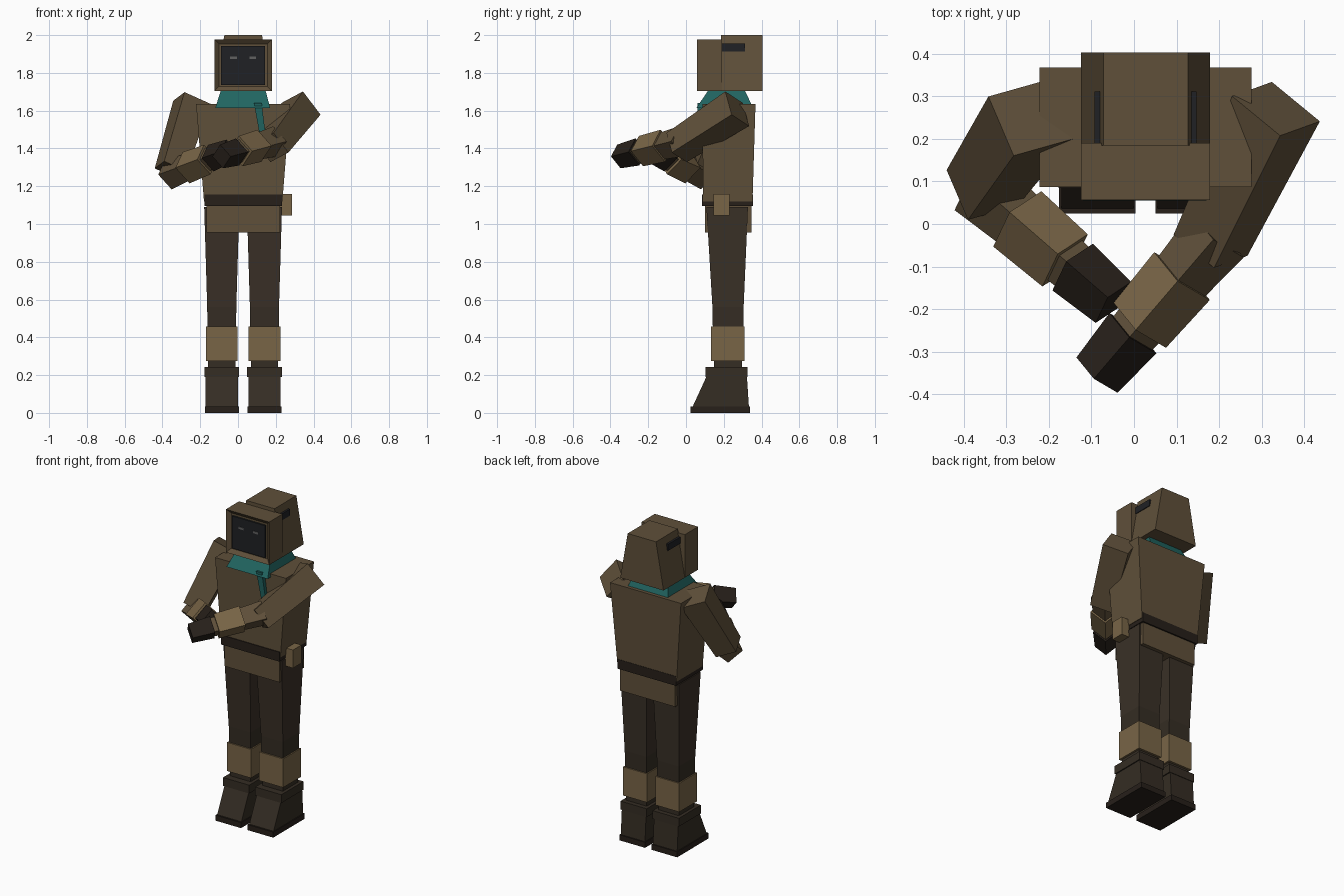
import bpy, bmesh
from mathutils import Vector, Matrix

if "Cube" in bpy.data.objects:
    bpy.data.objects.remove(bpy.data.objects["Cube"])

CX = 0.027  # centre line of the body


def material(name, r, g, b):
    m = bpy.data.materials.new(name)
    m.diffuse_color = (r, g, b, 1)
    m.use_nodes = True
    m.node_tree.nodes["Principled BSDF"].inputs["Base Color"].default_value = m.diffuse_color
    return m


COAT = material("coat_brown", 0.115, 0.080, 0.042)
PAD = material("pad_tan", 0.19, 0.13, 0.062)
CLOTH = material("trouser_brown", 0.042, 0.030, 0.020)
BOOT = material("boot_brown", 0.035, 0.026, 0.017)
DARK = material("dark_leather", 0.020, 0.014, 0.010)
TEAL = material("scarf_teal", 0.015, 0.13, 0.12)
FACE = material("visor_black", 0.014, 0.015, 0.018)
EYE = material("eye_grey", 0.12, 0.12, 0.12)


def loft(name, a, b, mat):
    """Six-sided solid between two four-corner loops."""
    bm = bmesh.new()
    va, vb = ([bm.verts.new(p) for p in q] for q in (a, b))
    bm.faces.new(va[::-1])
    bm.faces.new(vb)
    for i in range(4):
        j = (i + 1) % 4
        bm.faces.new((va[i], va[j], vb[j], vb[i]))
    bmesh.ops.recalc_face_normals(bm, faces=bm.faces[:])
    me = bpy.data.meshes.new(name)
    bm.to_mesh(me)
    bm.free()
    me.materials.append(mat)
    ob = bpy.data.objects.new(name, me)
    bpy.context.collection.objects.link(ob)
    return ob


def rect(x0, x1, y0, y1, z):
    return [(x0, y0, z), (x1, y0, z), (x1, y1, z), (x0, y1, z)]


def block(name, mat, x, y, z, top_x=None, top_y=None):
    """Upright box, optionally tapering to a different top."""
    return loft(name, rect(*x, *y, z[0]), rect(*(top_x or x), *(top_y or y), z[1]), mat)


def limb(name, mat, p, q, u, s0, s1):
    """Square-section bar from p to q; u gives the direction of one side."""
    p, q, u = Vector(p), Vector(q), Vector(u)
    d = (q - p).normalized()
    u = (u - d * u.dot(d)).normalized()
    w = d.cross(u)
    ring = lambda c, s: [c + (u * i + w * j) * s / 2
                         for i, j in ((-1, -1), (1, -1), (1, 1), (-1, 1))]
    return loft(name, ring(p, s0), ring(q, s1), mat)


# torso, skirt, belt, pouch
block("torso", COAT, (-0.18, 0.235), (0.09, 0.352), (1.12, 1.635), (-0.222, 0.276), (0.087, 0.368))
block("skirt", COAT, (-0.166, 0.222), (0.10, 0.346), (0.955, 1.13))
block("belt", DARK, (-0.178, 0.232), (0.085, 0.355), (1.095, 1.155))
block("pouch", PAD, (0.22, 0.285), (0.145, 0.23), (1.045, 1.16))

# scarf and hanging tail
block("scarf", TEAL, (-0.12, 0.17), (0.055, 0.355), (1.615, 1.71), (-0.09, 0.145), (0.12, 0.31))
loft("scarf_tail", rect(0.12, 0.15, 0.07, 0.10, 1.44), rect(0.085, 0.125, 0.06, 0.10, 1.64), TEAL)

# hood: tapered back and a framed front with a sunken opening
block("hood_back", COAT, (-0.125, 0.179), (0.185, 0.404), (1.705, 2.0), (-0.072, 0.127))
front = block("hood_front", COAT, (-0.125, 0.179), (0.057, 0.19), (1.705, 1.978))
bm = bmesh.new()
bm.from_mesh(front.data)
bm.faces.ensure_lookup_table()
face = min(bm.faces, key=lambda f: f.calc_center_median().y)
bmesh.ops.inset_region(bm, faces=[face], thickness=0.034)
for v in face.verts:
    v.co.y += 0.02
bm.to_mesh(front.data)
bm.free()
block("visor", FACE, (-0.089, 0.143), (0.066, 0.09), (1.737, 1.942))
for s in (-1, 1):
    x = CX + s * 0.051
    block("eye", EYE, (x - 0.018, x + 0.018), (0.063, 0.07), (1.874, 1.888))
    x = CX + s * 0.108
    block("hood_slot", FACE, (x - 0.012, x + 0.012), (0.18, 0.312), (1.913, 1.955))

# legs
for s, side in ((-1, "left"), (1, "right")):
    c = CX + s * 0.113
    span = lambda h: (c - h, c + h)
    block(side + "_thigh", CLOTH, span(0.077), (0.14, 0.305), (0.56, 1.09), span(0.093), (0.108, 0.328))
    block(side + "_knee", BOOT, span(0.076), (0.142, 0.303), (0.44, 0.56), span(0.077), (0.14, 0.305))
    block(side + "_shin_pad", PAD, span(0.084), (0.133, 0.311), (0.275, 0.457))
    block(side + "_ankle", BOOT, span(0.072), (0.147, 0.297), (0.22, 0.29))
    block(side + "_boot_cuff", BOOT, span(0.092), (0.104, 0.326), (0.19, 0.243))
    block(side + "_boot", BOOT, span(0.085), (0.035, 0.333), (0.033, 0.20), None, (0.112, 0.322))
    block(side + "_sole", DARK, span(0.09), (0.025, 0.34), (0, 0.035))

# arms: shoulder, elbow, side direction, forearm direction
arms = (("left", (-0.243, 0.25, 1.644), (-0.357, 0.085, 1.287), (0.357, -0.911, 0.223),
         (-0.347, 0.075, 1.27), (0.725, -0.63, 0.28)),
        ("right", (0.334, 0.271, 1.61), (0.18, -0.05, 1.405), (0.59, 0.21, -0.78),
         (0.177, -0.048, 1.432), (-0.64, -0.745, -0.18)))
for side, shoulder, tip, u, elbow, d in arms:
    limb(side + "_upper_arm", COAT, shoulder, tip, u, 0.158, 0.133)
    e, d = Vector(elbow), Vector(d).normalized()
    flat = d.cross(Vector((0, 0, 1))).normalized()
    roll = flat + flat.cross(d)  # edge-up section
    for part, mat, t0, t1, s0, s1 in (("forearm", COAT, -0.03, 0.285, 0.115, 0.085),
                                      ("gauntlet", PAD, 0.10, 0.255, 0.122, 0.115),
                                      ("hand", DARK, 0.28, 0.412, 0.103, 0.09)):
        limb(side + "_" + part, mat, e + d * t0, e + d * t1, roll, s0, s1)
